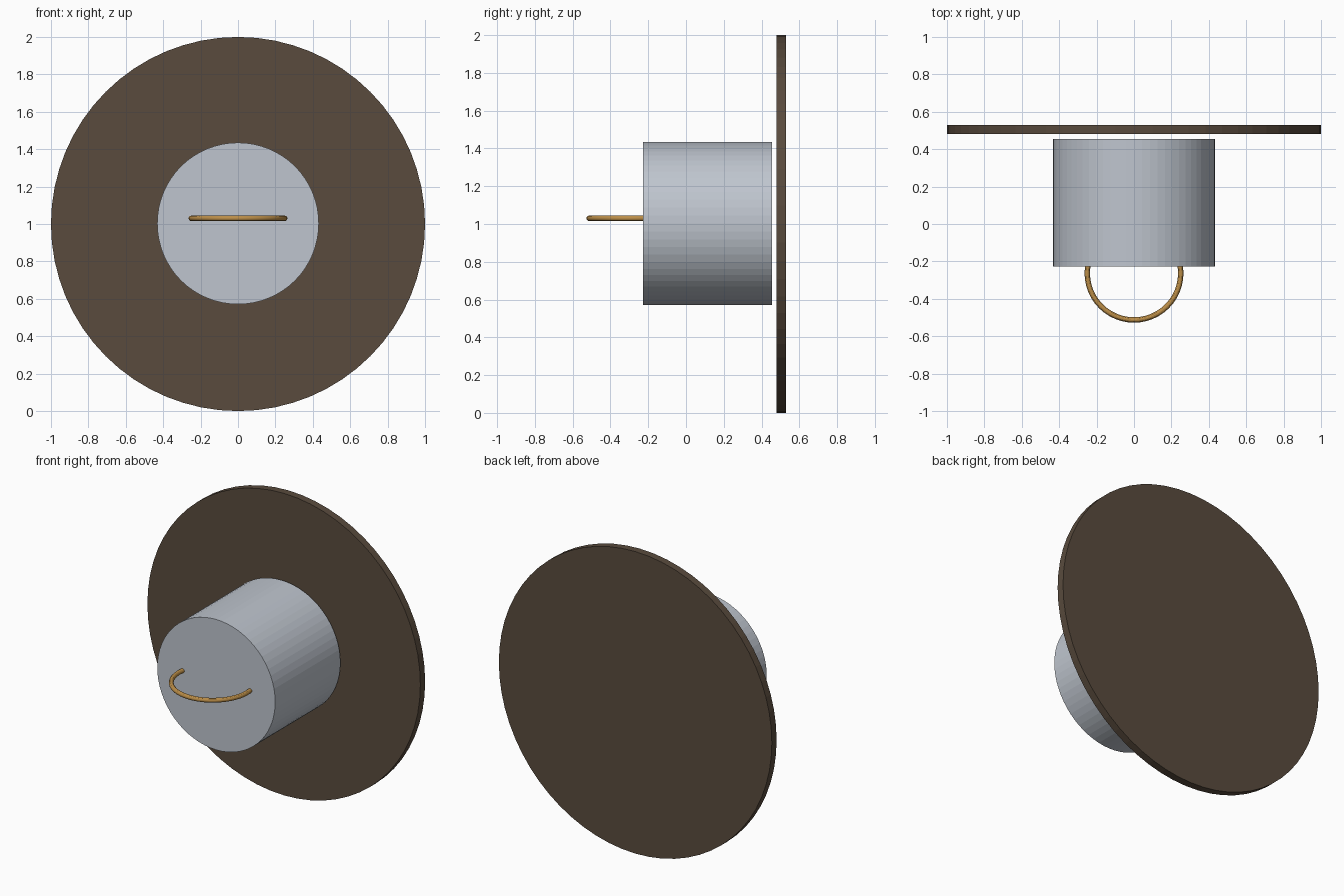
import bpy
from math import pi

default = bpy.data.objects.get("Cube")
if default:
    bpy.data.objects.remove(default, do_unlink=True)


def material(name, color):
    mat = bpy.data.materials.new(name)
    mat.use_nodes = True
    rgba = (*color, 1)
    mat.diffuse_color = rgba
    mat.node_tree.nodes["Principled BSDF"].inputs["Base Color"].default_value = rgba
    return mat


def finish(name, mat):
    obj = bpy.context.object
    obj.name = name
    obj.data.materials.append(mat)
    return obj


def drum(name, radius, front, back, z, mat):
    """Cylinder lying along the y axis."""
    bpy.ops.mesh.primitive_cylinder_add(
        vertices=64, radius=radius, depth=back - front,
        location=(0, (front + back) / 2, z), rotation=(pi / 2, 0, 0))
    return finish(name, mat)


brown = material("dark brown", (0.10, 0.07, 0.047))
grey = material("pale steel grey", (0.52, 0.56, 0.62))
brass = material("brass", (0.50, 0.27, 0.065))

# Thin round plate behind, with a small gap to the body
drum("back_plate", 1.0, 0.48, 0.53, 1.0, brown)

# Solid cylindrical body
drum("body", 0.432, -0.228, 0.455, 1.003, grey)

# Horizontal ring handle, half sunk into the body
bpy.ops.mesh.primitive_torus_add(
    major_radius=0.25, minor_radius=0.0145, major_segments=48,
    minor_segments=12, location=(0, -0.263, 1.03))
finish("ring_handle", brass)
bpy.ops.object.shade_smooth_by_angle()
